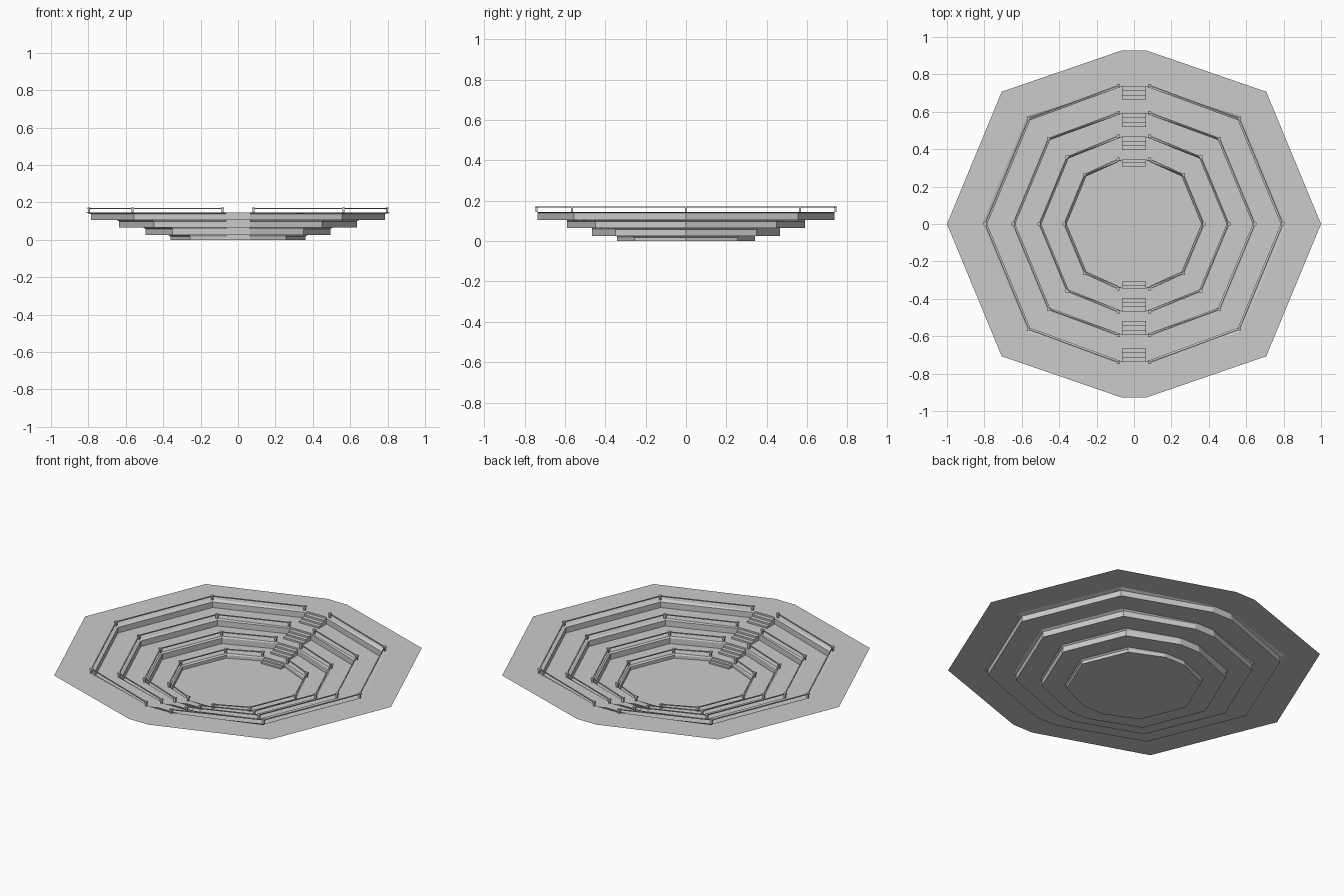
import bpy, bmesh, math
from mathutils import Vector, Matrix

if "Cube" in bpy.data.objects:
    bpy.data.objects.remove(bpy.data.objects["Cube"])

# radius on x, y of the flat stair side, bottom z, top z, lip flare
TIERS = [(0.362, 0.342, 0.0, 0.025, 0.010),
         (0.495, 0.465, 0.025, 0.065, 0.010),
         (0.635, 0.590, 0.065, 0.105, 0.013),
         (0.785, 0.735, 0.105, 0.145, 0.028)]
HALF = 0.065          # half width of the stairs
S = math.sqrt(0.5)


def ring(r, yf):
    """Ten-sided outline, anticlockwise."""
    d = r * S
    half = [(r, 0), (d, d), (HALF, yf), (-HALF, yf), (-d, d)]
    return half + [(-x, -y) for x, y in half]


def finish(bm, name):
    me = bpy.data.meshes.new(name)
    bm.to_mesh(me)
    bm.free()
    ob = bpy.data.objects.new(name, me)
    bpy.context.collection.objects.link(ob)
    return ob


def box(bm, lo, hi):
    lo, hi = Vector(lo), Vector(hi)
    bmesh.ops.create_cube(bm, size=1, matrix=Matrix.Translation((lo + hi) / 2)
                          @ Matrix.Diagonal((*(hi - lo), 1)))


def beam(bm, a, b, w, h):
    a, b = Vector(a), Vector(b)
    rot = (b - a).to_track_quat('X', 'Z').to_matrix().to_4x4()
    bmesh.ops.create_cube(bm, size=1, matrix=Matrix.Translation((a + b) / 2) @ rot
                          @ Matrix.Diagonal(((b - a).length, w, h, 1)))


# stepped pit: one open sheet from the floor up to the rim
bm = bmesh.new()
loops = []
for r, yf, z0, z1, flare in TIERS:
    for rr, z in ((r, z0), (r, z1 - 0.007), (r + flare, z1)):
        loops.append([bm.verts.new((x, y, z)) for x, y in ring(rr, yf)])
loops.append([bm.verts.new((x, y, TIERS[-1][3])) for x, y in ring(1.0, 0.928)])
bm.faces.new(loops[0])
for a, b in zip(loops, loops[1:]):
    for i in range(10):
        j = (i + 1) % 10
        bm.faces.new((a[i], b[i], b[j], a[j]))
finish(bm, "stepped_pit")

# stairs on the front and back of every tier
bm = bmesh.new()
for k, (r, yf, z0, z1, flare) in enumerate(TIERS):
    n = 2 if k == 0 else 3
    tread = 0.017 if k == 0 else 0.0235
    rise = (z1 - z0) / (n + 1)
    for s in (-1, 1):
        for i in range(n):
            ya, yb = yf - tread * (i + 1), yf - tread * i
            y0, y1 = sorted((s * ya, s * yb))
            box(bm, (-HALF, y0, z0), (HALF, y1, z1 - rise * (i + 1)))
finish(bm, "stairs")

# railings: posts at the corners and a thin rail, open at the stairs
posts, rails = bmesh.new(), bmesh.new()
for r, yf, z0, z1, flare in TIERS:
    ro, ye, d = r + 0.012, yf + 0.006, (r + 0.012) * S
    path = [(0.082, ye), (d, d), (ro, 0), (d, -d), (0.082, -ye)]
    for s in (-1, 1):
        pts = [Vector((s * x, y, z1)) for x, y in path]
        for p in pts:
            box(posts, p - Vector((0.005, 0.005, 0)), p + Vector((0.005, 0.005, 0.022)))
            box(posts, p + Vector((-0.008, -0.008, 0.018)), p + Vector((0.008, 0.008, 0.027)))
        up = Vector((0, 0, 0.0225))
        for a, b in zip(pts, pts[1:]):
            beam(rails, a + up, b + up, 0.006, 0.005)
finish(posts, "railing_posts")
finish(rails, "railing_rails")
